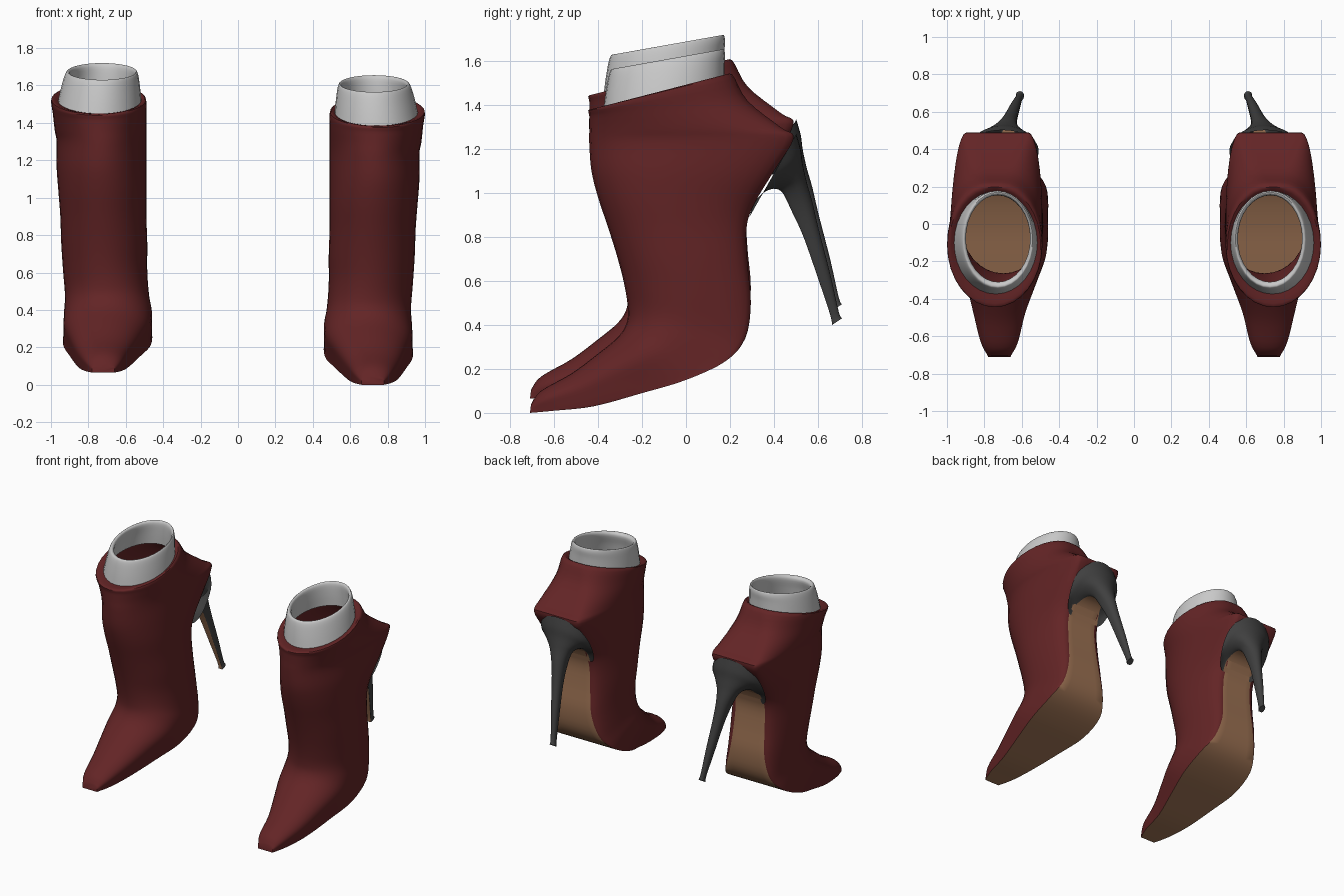
import bpy
import bmesh
import math
from mathutils import Vector

cube = bpy.data.objects.get("Cube")
if cube:
    bpy.data.objects.remove(cube, do_unlink=True)


def make_material(name, colour):
    mat = bpy.data.materials.new(name)
    mat.use_nodes = True
    mat.diffuse_color = (*colour, 1)
    mat.node_tree.nodes["Principled BSDF"].inputs["Base Color"].default_value = (*colour, 1)
    return mat


RED = make_material("dark red leather", (0.125, 0.018, 0.019))
TAN = make_material("tan sole", (0.33, 0.165, 0.085))
GREY = make_material("charcoal heel", (0.05, 0.05, 0.05))
WHITE = make_material("pale grey cuff", (0.58, 0.58, 0.58))

SOLE_STEPS = 6    # faces across the flat side of a section
SIDE_STEPS = 16   # faces along each curved side
FINE = 4          # rings made between two given sections


def smooth_rows(rows):
    """Catmull-Rom interpolation of the sections."""
    result = []
    for i in range(len(rows) - 1):
        group = [rows[max(i - 1, 0)], rows[i], rows[i + 1], rows[min(i + 2, len(rows) - 1)]]
        for step in range(FINE):
            t = step / FINE
            result.append([
                b + 0.5 * t * (c - a + t * (2 * a - 5 * b + 4 * c - d + t * (3 * (b - c) + d - a)))
                for a, b, c, d in zip(*group)])
    return result + [rows[-1]]


def section_ring(row):
    """Rounded section with a flat side; the flat side may have no width."""
    yf, zf, yb, zb, width, flat, centre = row
    outline = [(flat * (2 * j / SOLE_STEPS - 1), 1) for j in range(SOLE_STEPS + 1)]
    side = []
    for j in range(1, SIDE_STEPS + 1):
        a = math.pi * j / SIDE_STEPS
        s = max(math.sin(a), 0)
        lateral = flat + (width - flat) * s if a < math.pi / 2 else width * s
        side.append((lateral, (1 + math.cos(a)) / 2))
    outline += side + [(-x, u) for x, u in reversed(side[:-1])]
    return [Vector((centre + x, yf + (yb - yf) * u, zf + (zb - zf) * u)) for x, u in outline]


def loft(name, rows, mats, flat_until=0, cap_start=False, cap_end=False, mirrored=False):
    """Skin the sections; the flat side takes the second material up to a section."""
    bm = bmesh.new()
    rings = [[bm.verts.new(p) for p in section_ring(r)] for r in smooth_rows(rows)]
    count = len(rings[0])
    for i, (low, high) in enumerate(zip(rings, rings[1:])):
        for j in range(count):
            k = (j + 1) % count
            face = bm.faces.new((low[j], low[k], high[k], high[j]))
            face.material_index = int(j < SOLE_STEPS and i < flat_until * FINE)
    if cap_start:
        bm.faces.new(rings[0])
    if cap_end:
        bm.faces.new(rings[-1])
    bmesh.ops.remove_doubles(bm, verts=bm.verts, dist=0.0003)
    if mirrored:
        for v in bm.verts:
            v.co.x *= -1
            v.co.z += 0.065
    bmesh.ops.recalc_face_normals(bm, faces=bm.faces)
    mesh = bpy.data.meshes.new(name)
    bm.to_mesh(mesh)
    bm.free()
    for mat in mats:
        mesh.materials.append(mat)
    obj = bpy.data.objects.new(name, mesh)
    bpy.context.collection.objects.link(obj)
    bpy.ops.object.select_all(action='DESELECT')
    obj.select_set(True)
    bpy.context.view_layer.objects.active = obj
    bpy.ops.object.shade_smooth_by_angle(angle=math.radians(45))
    return obj


# Sections: front y, z, back y, z, half width, flat half width, centre x
BOOT = [
    (-0.705, 0.04, -0.71, 0.0, 0.06, 0.06, 0.72),
    (-0.66, 0.10, -0.60, 0.01, 0.10, 0.10, 0.72),
    (-0.52, 0.18, -0.42, 0.03, 0.14, 0.135, 0.72),
    (-0.40, 0.27, -0.20, 0.09, 0.19, 0.19, 0.71),
    (-0.31, 0.345, 0.0, 0.15, 0.23, 0.235, 0.70),
    (-0.27, 0.41, 0.18, 0.235, 0.235, 0.23, 0.695),
    (-0.265, 0.48, 0.27, 0.34, 0.225, 0.18, 0.70),
    (-0.28, 0.58, 0.295, 0.50, 0.225, 0.14, 0.71),
    (-0.31, 0.70, 0.28, 0.68, 0.23, 0.125, 0.715),
    (-0.35, 0.83, 0.275, 0.84, 0.23, 0.12, 0.72),
    (-0.40, 0.98, 0.31, 0.95, 0.235, 0.12, 0.725),
    (-0.43, 1.10, 0.40, 1.10, 0.24, 0.15, 0.73),
    (-0.44, 1.22, 0.49, 1.25, 0.24, 0.165, 0.73),
    (-0.44, 1.29, 0.43, 1.30, 0.245, 0.15, 0.735),
    (-0.44, 1.35, 0.28, 1.42, 0.25, 0.08, 0.74),
    (-0.44, 1.38, 0.21, 1.54, 0.253, 0.03, 0.745),
    (-0.37, 1.385, 0.17, 1.52, 0.215, 0.0, 0.74),
]

# The flat side of the heel faces the arch of the boot
HEEL = [
    (0.502, 1.27, 0.288, 0.89, 0.195, 0.12, 0.705),
    (0.522, 1.20, 0.31, 0.955, 0.175, 0.11, 0.70),
    (0.53, 1.14, 0.35, 1.00, 0.14, 0.09, 0.695),
    (0.54, 1.09, 0.40, 1.02, 0.105, 0.07, 0.69),
    (0.552, 1.04, 0.44, 1.00, 0.075, 0.05, 0.685),
    (0.575, 0.96, 0.48, 0.92, 0.05, 0.035, 0.675),
    (0.603, 0.84, 0.535, 0.80, 0.036, 0.025, 0.66),
    (0.657, 0.63, 0.605, 0.60, 0.026, 0.018, 0.635),
    (0.695, 0.46, 0.655, 0.45, 0.018, 0.012, 0.615),
    (0.71, 0.43, 0.665, 0.40, 0.022, 0.012, 0.61),
]

# Outer wall, rolled top edge, inner wall
CUFF = [
    (-0.375, 1.38, 0.175, 1.50, 0.225, 0, 0.74),
    (-0.365, 1.46, 0.175, 1.58, 0.212, 0, 0.735),
    (-0.35, 1.54, 0.178, 1.63, 0.198, 0, 0.73),
    (-0.335, 1.565, 0.17, 1.655, 0.185, 0, 0.727),
    (-0.31, 1.545, 0.155, 1.635, 0.172, 0, 0.727),
    (-0.325, 1.47, 0.155, 1.56, 0.185, 0, 0.735),
    (-0.335, 1.40, 0.16, 1.48, 0.20, 0, 0.74),
]

for side_name, flip in (("left", False), ("right", True)):
    loft(side_name + "_boot", BOOT, [RED, TAN], flat_until=11, cap_start=True, mirrored=flip)
    loft(side_name + "_heel", HEEL, [GREY, TAN], flat_until=9, cap_end=True, mirrored=flip)
    loft(side_name + "_cuff", CUFF, [WHITE], mirrored=flip)
